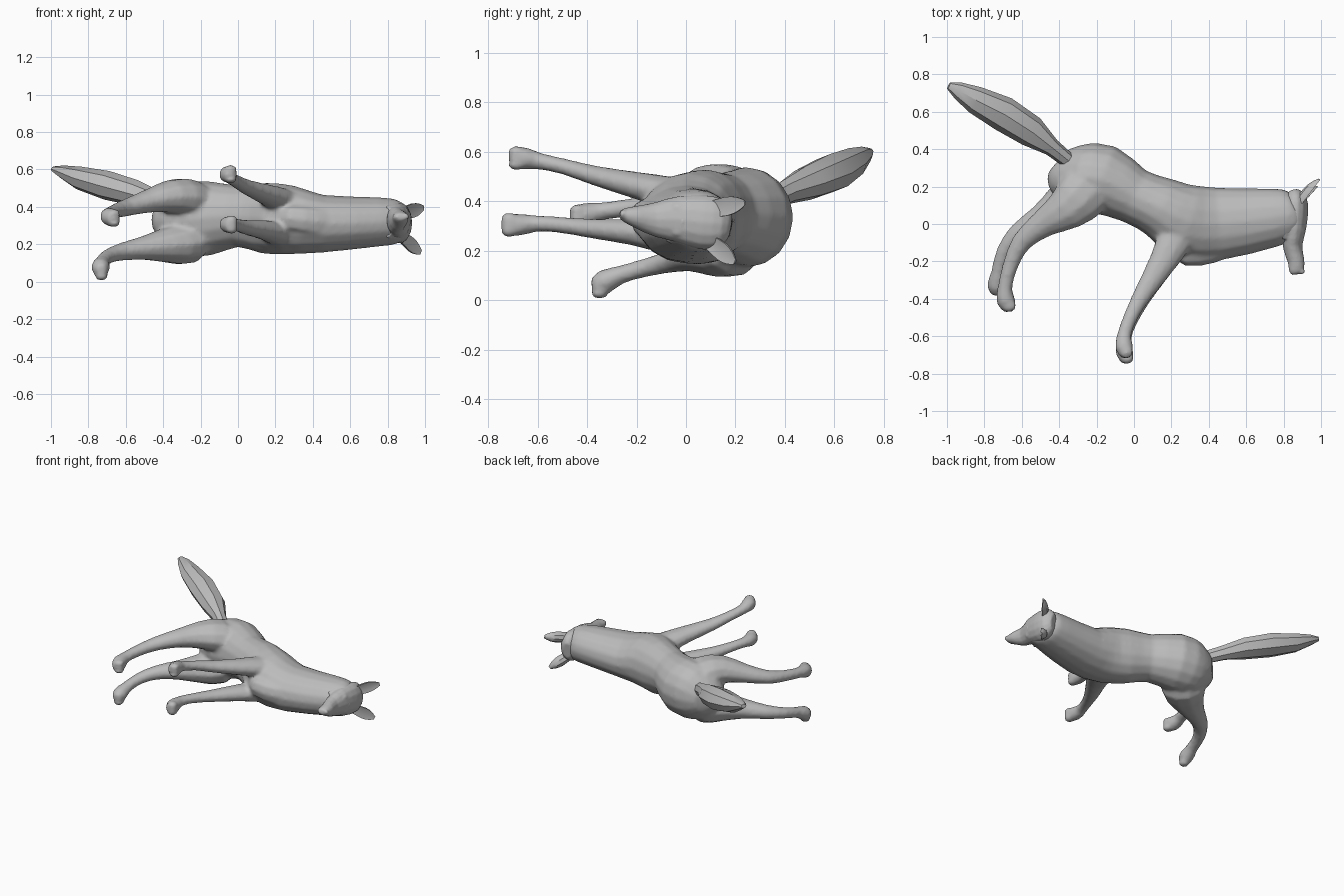
import bpy, bmesh, math
from mathutils import Vector

if "Cube" in bpy.data.objects:
    bpy.data.objects.remove(bpy.data.objects["Cube"])

GREY = (0.5, 0.5, 0.5, 1)
fur = bpy.data.materials.new("plain grey")
fur.diffuse_color = GREY
fur.use_nodes = True
fur.node_tree.nodes["Principled BSDF"].inputs["Base Color"].default_value = GREY


def finish(bm, name):
    bmesh.ops.recalc_face_normals(bm, faces=bm.faces)
    me = bpy.data.meshes.new(name)
    bm.to_mesh(me)
    bm.free()
    me.materials.append(fur)
    ob = bpy.data.objects.new(name, me)
    bpy.context.collection.objects.link(ob)
    bpy.ops.object.select_all(action='DESELECT')
    ob.select_set(True)
    bpy.context.view_layer.objects.active = ob
    bpy.ops.object.shade_smooth_by_angle(angle=math.radians(35))
    return ob


def spline(pts, steps):
    """Catmull-Rom through points of any dimension."""
    p = [Vector(q) for q in pts]
    p = [p[0] * 2 - p[1]] + p + [p[-1] * 2 - p[-2]]
    out = []
    for i in range(1, len(p) - 2):
        a, b, c, d = p[i - 1:i + 3]
        for s in range(steps):
            t = s / steps
            out.append(0.5 * (b * 2 + (c - a) * t + (a * 2 - b * 5 + c * 4 - d) * t**2
                              + (b * 3 - a - c * 3 + d) * t**3))
    return out + [p[-2]]


def loft(name, secs, sides=12, steps=2, cup=0.0):
    """Sections are x, y, z, half width level with the ground, half height."""
    secs = spline(secs, steps)
    bm = bmesh.new()
    rings = []
    for i, s in enumerate(secs):
        t = (secs[min(i + 1, len(secs) - 1)] - secs[max(i - 1, 0)])[:3]
        t = Vector(t).normalized()
        u = Vector((0, 0, 1)).cross(t).normalized()
        v = t.cross(u)
        ring = []
        for k in range(sides):
            a = 2 * math.pi * k / sides
            c, sn = math.cos(a), math.sin(a)
            if cup and c < 0:            # hollow one side
                c *= -cup
            ring.append(bm.verts.new(Vector(s[:3]) + u * c * max(s[3], .004)
                                     + v * sn * max(s[4], .004)))
        rings.append(ring)
    for r, q in zip(rings, rings[1:]):
        for k in range(sides):
            j = (k + 1) % sides
            bm.faces.new((r[k], r[j], q[j], q[k]))
    bm.faces.new(rings[0])
    bm.faces.new(rings[-1])
    return finish(bm, name)


def ball(name, loc, scale):
    bm = bmesh.new()
    bmesh.ops.create_icosphere(bm, subdivisions=2, radius=1)
    for v in bm.verts:
        v.co = [o + a * b for o, a, b in zip(loc, v.co, scale)]
    return finish(bm, name)


def leg(name, path, widths, flat):
    """Tapering limb with a flattened thigh, a round paw and three toes."""
    n = len(path) - 1
    secs = [(*p, w, w * (flat + (1 - flat) * i / n))
            for i, (p, w) in enumerate(zip(path, widths))]
    x, y, z = path[-1]
    return [loft(name, secs, sides=10)] + [
        ball(name + "_toe", (x, y + .025, z + i * .028), (.036, .036, .022)) for i in (-1, 0, 1)]


def fuse(parts, name, voxel, rounds):
    """Join overlapping parts into one continuous skin."""
    bpy.ops.object.select_all(action='DESELECT')
    for ob in parts:
        ob.select_set(True)
    body = parts[0]
    bpy.context.view_layer.objects.active = body
    bpy.ops.object.join()
    body.name = name
    remesh = body.modifiers.new("skin", 'REMESH')
    remesh.mode = 'VOXEL'
    remesh.voxel_size = voxel
    remesh.use_smooth_shade = True
    soften = body.modifiers.new("soften", 'SMOOTH')
    soften.factor = .5
    soften.iterations = rounds


# Torso from rump to neck
parts = [loft("torso", [
    (-.43, .31, .33, .04, .05), (-.40, .29, .33, .12, .11), (-.30, .255, .33, .175, .19),
    (-.16, .235, .34, .19, .20), (0, .15, .35, .15, .165), (.14, .09, .34, .165, .19),
    (.28, .015, .33, .20, .185), (.45, 0, .31, .195, .155), (.75, .035, .32, .157, .132),
    (.85, .055, .32, .13, .118), (.89, .07, .32, .09, .08)], sides=16)]

# Breast ridge between the front legs
parts.append(loft("breast", [
    (.20, -.10, .34, .04, .05), (.28, -.17, .34, .055, .07),
    (.42, -.15, .32, .06, .08), (.56, -.10, .32, .05, .06)], sides=8))

# Legs, upper and lower of each pair as the animal lies on its side
HIND = (.12, .15, .118, .078, .055, .043, .04, .052, .03)
parts += leg("upper_hind_leg", [
    (-.22, .25, .39), (-.27, .17, .44), (-.36, .08, .455), (-.48, .005, .43), (-.60, -.095, .395),
    (-.66, -.22, .375), (-.69, -.34, .36), (-.685, -.41, .345), (-.665, -.462, .34)], HIND, .7)
parts += leg("lower_hind_leg", [
    (-.22, .25, .27), (-.28, .18, .21), (-.38, .10, .195), (-.50, .025, .18), (-.62, -.05, .16),
    (-.695, -.15, .135), (-.725, -.26, .105), (-.735, -.33, .075), (-.73, -.375, .055)], HIND, .76)

FORE = (.11, .10, .075, .052, .04, .039, .05, .03)
parts += leg("upper_front_leg", [
    (.28, .05, .40), (.225, -.07, .435), (.15, -.21, .467), (.05, -.37, .505), (-.015, -.49, .54),
    (-.052, -.59, .562), (-.052, -.66, .575), (-.04, -.71, .575)], FORE, .62)
parts += leg("lower_front_leg", [
    (.28, .05, .26), (.225, -.07, .255), (.15, -.21, .275), (.05, -.38, .29), (-.015, -.51, .305),
    (-.052, -.61, .31), (-.052, -.68, .305), (-.035, -.74, .305)], FORE, .62)
fuse(parts, "torso_and_legs", .013, 5)

# Bushy tail
loft("tail", [
    (-.34, .33, .40, .04, .045), (-.44, .41, .44, .048, .052), (-.55, .495, .475, .085, .07),
    (-.70, .59, .515, .094, .078), (-.85, .665, .555, .074, .062), (-.94, .715, .588, .046, .035),
    (-.99, .74, .603, .02, .014)], sides=8, steps=1)

# Head with the muzzle pointing forward and the brow towards +x
head = [loft("head", [
    (.85, .175, .305, .03, .06), (.86, .14, .31, .062, .10), (.86, .07, .315, .072, .112),
    (.855, -.03, .328, .064, .096), (.848, -.12, .327, .052, .072), (.867, -.20, .338, .045, .046),
    (.868, -.25, .346, .04, .028), (.87, -.268, .35, .025, .014)], sides=14)]
head.append(ball("nose", (.897, -.255, .349), (.018, .014, .018)))
for side, s in (("left", 1), ("right", -1)):
    head.append(ball(side + "_brow", (.895, -.03, .326 + s * .05), (.018, .03, .018)))
    head.append(loft(side + "_cheek_ruff", [
        (.84, .06, .315 + s * .07, .04, .035), (.82, 0, .32 + s * .085, .035, .03),
        (.80, -.08, .32 + s * .07, .015, .012)], sides=8))
fuse(head, "head", .008, 2)

# Cupped ears
for name, base, tip in (("left_ear", (.885, .085, .365), (.995, .235, .395)),
                        ("right_ear", (.885, .085, .24), (.98, .195, .155))):
    b, t = Vector(base), Vector(tip)
    loft(name, [(*b.lerp(t, f), w, h) for f, w, h in (
        (0, .045, .032), (.5, .045, .04), (.8, .032, .03), (1, .012, .012))],
        sides=10, cup=.15)
